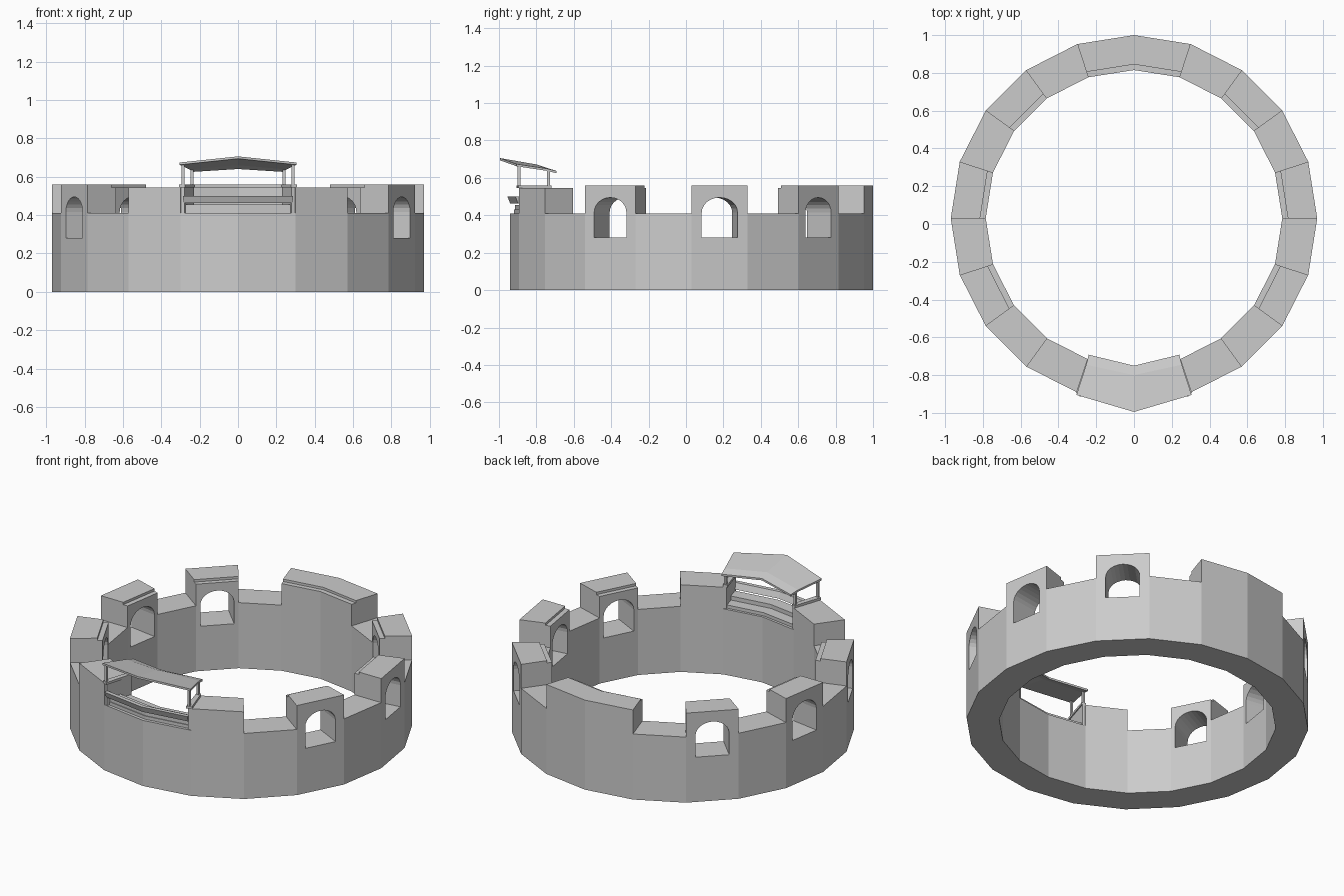
import bpy, bmesh, math
from mathutils import Vector

if "Cube" in bpy.data.objects:
    bpy.data.objects.remove(bpy.data.objects["Cube"])

RO, RI, CY, STEP = 0.97, 0.785, 0.03, 18
LOW, INNER, TOP = 0.41, 0.545, 0.56


def pt(r, ang, z):
    a = math.radians(ang)
    return Vector((r * math.cos(a), CY + r * math.sin(a), z))


def face(bm, pts):
    bm.faces.new([bm.verts.new(p) for p in pts])


def finish(bm, name):
    bmesh.ops.remove_doubles(bm, verts=bm.verts, dist=0.0005)
    bmesh.ops.recalc_face_normals(bm, faces=bm.faces)
    me = bpy.data.meshes.new(name)
    bm.to_mesh(me)
    bm.free()
    ob = bpy.data.objects.new(name, me)
    bpy.context.collection.objects.link(ob)
    return ob


def sweep(name, prof, angles):
    """Closed (radius, height) profile swept through the given angles."""
    bm = bmesh.new()
    rows = [[pt(r, a, z) for r, z in prof] for a in angles]
    n = len(prof)
    for A, B in zip(rows, rows[1:]):
        for i in range(n):
            j = (i + 1) % n
            face(bm, (A[i], A[j], B[j], B[i]))
    face(bm, rows[0])
    face(bm, rows[-1])
    return finish(bm, name)


# Half outline of the arched window: (sideways, height) from crown to sill
AW, SILL, SPRING, RISE = 0.097, 0.28, 0.415, 0.08
ARCH = [(AW * math.sin(t), SPRING + RISE * math.cos(t))
        for t in [math.radians(15 * i) for i in range(7)]]
ARCH += [(AW, SILL), (0, SILL)]

# Ring wall, built sector by sector
FLAT = [(RO, LOW), (RI, LOW)]
STEPPED = [(RO, TOP), (0.815, TOP), (0.815, INNER), (RI, INNER)]
SIDE = [(RO, INNER), (RI, INNER)]
arched = {0, 2, 7, 9, 11, 18}
tops = {k: STEPPED for k in arched | {4, 5}}
tops.update({13: SIDE, 16: SIDE})

bm = bmesh.new()
for k in range(20):
    a, b = k * STEP, (k + 1) * STEP
    top = tops.get(k, FLAT)
    face(bm, [pt(RO, a, 0), pt(RO, b, 0), pt(RI, b, 0), pt(RI, a, 0)])
    for (r0, z0), (r1, z1) in zip(top, top[1:]):
        face(bm, [pt(r0, a, z0), pt(r0, b, z0), pt(r1, b, z1), pt(r1, a, z1)])
    if k in arched:
        mid, h = math.radians(a + STEP / 2), math.radians(STEP / 2)
        nrm = Vector((math.cos(mid), math.sin(mid), 0))
        tan = Vector((-math.sin(mid), math.cos(mid), 0))

        def local(r, u, z):
            return nrm * (r * math.cos(h)) + tan * u + Vector((0, CY, z))
        for s in (-1, 1):
            for r, zt in ((RO, TOP), (RI, INNER)):
                w = r * math.sin(h)
                outline = [(0, 0), (w, 0), (w, LOW), (w, zt), (0, zt)] + ARCH
                face(bm, [local(r, s * u, z) for u, z in outline])
            for (u0, z0), (u1, z1) in zip(ARCH, ARCH[1:]):
                face(bm, [local(RO, s * u0, z0), local(RO, s * u1, z1),
                          local(RI, s * u1, z1), local(RI, s * u0, z0)])
    else:
        for r, zt in ((RO, top[0][1]), (RI, top[-1][1])):
            levels = [0, LOW] if zt == LOW else [0, LOW, zt]
            for z0, z1 in zip(levels, levels[1:]):
                face(bm, [pt(r, a, z0), pt(r, b, z0), pt(r, b, z1), pt(r, a, z1)])
    # end faces of raised parts
    if top is not FLAT:
        for ang, nb in ((a, k - 1), (b, k + 1)):
            if nb % 20 not in tops:
                face(bm, [pt(RO, ang, LOW)] + [pt(r, ang, z) for r, z in top]
                     + [pt(RI, ang, LOW)])
finish(bm, "ring_wall")

# Spectator stand over the front: seat, backrest and side panels
span = (253, 270, 287)
sweep("stand_floor", [(0.80, 0.405), (0.80, 0.43), (0.95, 0.43), (0.95, 0.405)], span)
sweep("bench_seat", [(0.87, 0.405), (0.87, 0.455), (0.945, 0.455), (0.945, 0.405)], span)
sweep("bench_backrest", [(0.945, 0.463), (0.96, 0.50), (0.985, 0.50), (0.97, 0.463)], span)
for side, a0, a1 in (("left", 252, 253.2), ("right", 286.8, 288)):
    sweep("side_panel_" + side,
          [(0.79, LOW), (0.79, INNER), (0.965, INNER), (0.965, LOW)], (a0, a1))
    sweep("arm_rail_" + side,
          [(0.79, INNER), (0.79, TOP), (0.975, TOP), (0.975, INNER)],
          (a0 - 0.4, a1 + 0.4))


# Posts carrying the roof
def post(name, x, y, z0, z1, half=0.007):
    bpy.ops.mesh.primitive_cube_add(size=1, location=(x, y, (z0 + z1) / 2))
    ob = bpy.context.object
    ob.name = name
    ob.scale = (half * 2, half * 2, z1 - z0)


for s, side in ((-1, "left"), (1, "right")):
    post("outer_post_" + side, s * 0.287, -0.893, INNER, 0.665)
    post("inner_post_" + side, s * 0.24, -0.735, INNER, 0.636)

# Chevron roof sloping down towards the inside, with a bent inner edge
rows = [((0, -0.995, 0.706), (0.305, -0.905, 0.674)),
        ((0, -0.80, 0.672), (0.253, -0.745, 0.65)),
        ((0, -0.75, 0.652), (0.24, -0.692, 0.637))]
bm = bmesh.new()
grid = [[(-e[0], e[1], e[2]), c, e] for c, e in rows]
T = Vector((0, 0, 0.012))
for drop in (Vector(), T):
    for A, B in zip(grid, grid[1:]):
        for i in range(2):
            face(bm, [Vector(p) - drop for p in (A[i], A[i + 1], B[i + 1], B[i])])
rim = grid[0] + [g[2] for g in grid[1:]] + [grid[-1][1]] + [g[0] for g in grid[:0:-1]]
for p, q in zip(rim, rim[1:] + rim[:1]):
    p, q = Vector(p), Vector(q)
    face(bm, [p, q, q - T, p - T])
finish(bm, "stand_roof")
